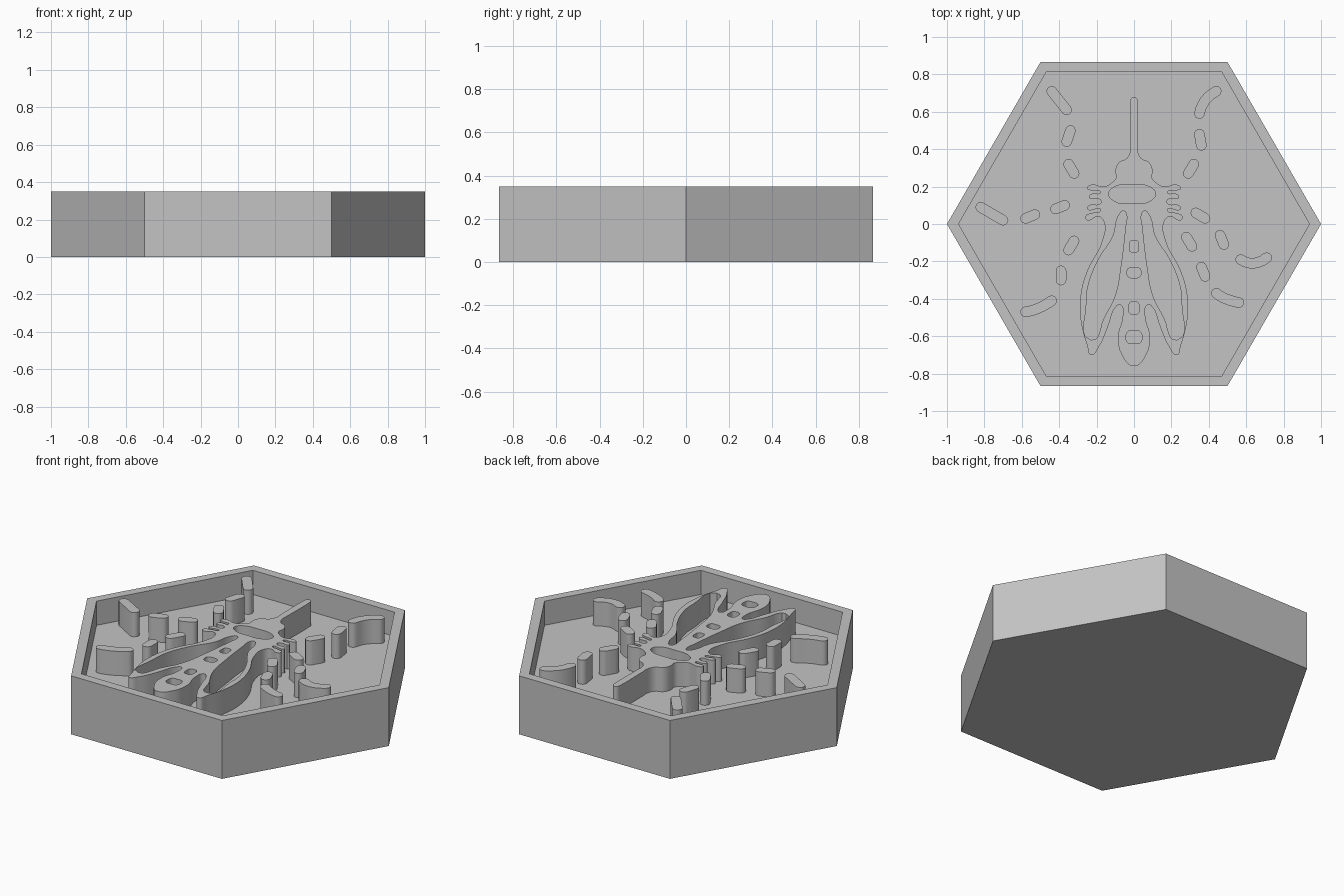
import bpy, bmesh
from math import cos, sin, pi, radians
from mathutils import Vector

if "Cube" in bpy.data.objects:
    bpy.data.objects.remove(bpy.data.objects["Cube"])

TOP, FLOOR, SINK = 0.35, 0.205, 0.01
UNIT = 0.01  # outlines below are in hundredths

grey = bpy.data.materials.new("plain_grey")
grey.use_nodes = True
grey.diffuse_color = (0.55, 0.55, 0.55, 1)
grey.node_tree.nodes["Principled BSDF"].inputs["Base Color"].default_value = grey.diffuse_color


def mirrored(half):
    """Close a right-hand outline with its mirror image."""
    return half + [(-x, y) for x, y in reversed(half) if x != 0]


def rounded_box(y, w, h):
    """Small softly rounded opening on the centre line."""
    a, b = w / 2, h / 2
    return mirrored([(0, y + b), (a * .8, y + b * .8), (a, y), (a * .8, y - b * .8), (0, y - b)])


def capsule(path, r, steps=6):
    """Outline of a bent bar with round ends."""
    pts = [Vector(p) for p in path]
    if len(pts) == 3:  # bend smoothly through the middle point
        a, m, b = pts
        c = 2 * m - (a + b) / 2
        pts = [a * (1 - t) ** 2 + c * 2 * t * (1 - t) + b * t * t
               for t in (i / steps for i in range(steps + 1))]
    out = []
    for run in (pts, pts[::-1]):
        for i, p in enumerate(run):
            d = (run[min(i + 1, len(run) - 1)] - run[max(i - 1, 0)]).normalized()
            side = Vector((d.y, -d.x))
            if i < len(run) - 1:
                if i > 0:
                    out.append(p + side * r)
            else:
                out += [p + (side * cos(k * pi / steps) + d * sin(k * pi / steps)) * r
                        for k in range(steps + 1)]
    return out


def relief(name, outlines, smooth):
    """Raise filled outlines from the floor to the rim; inner outlines become holes."""
    cu = bpy.data.curves.new(name, "CURVE")
    cu.dimensions, cu.fill_mode, cu.resolution_u = "2D", "BOTH", 5
    cu.extrude = (TOP - FLOOR + SINK) / 2
    for pts in outlines:
        sp = cu.splines.new("BEZIER" if smooth else "POLY")
        sp.use_cyclic_u = True
        knots = sp.bezier_points if smooth else sp.points
        knots.add(len(pts) - 1)
        for k, (x, y) in zip(knots, pts):
            if smooth:
                k.co = (x * UNIT, y * UNIT, 0)
                k.handle_left_type = k.handle_right_type = "AUTO"
            else:
                k.co = (x * UNIT, y * UNIT, 0, 1)
    cu.materials.append(grey)
    ob = bpy.data.objects.new(name, cu)
    bpy.context.collection.objects.link(ob)
    ob.location.z = (TOP + FLOOR - SINK) / 2
    bpy.ops.object.select_all(action="DESELECT")
    ob.select_set(True)
    bpy.context.view_layer.objects.active = ob
    bpy.ops.object.convert(target="MESH")
    bpy.ops.object.shade_smooth_by_angle(angle=radians(35))


# Hexagonal tray: rings from the underside, over the rim, to the floor
bm = bmesh.new()
rings = [[bm.verts.new((r * cos(k * pi / 3), r * sin(k * pi / 3), z)) for k in range(6)]
         for r, z in ((1, 0), (1, TOP), (.938, TOP), (.938, FLOOR))]
for low, high in zip(rings, rings[1:]):
    for k in range(6):
        n = (k + 1) % 6
        bm.faces.new((low[k], low[n], high[n], high[k]))
bm.faces.new(rings[0][::-1])
bm.faces.new(rings[-1])
bmesh.ops.recalc_face_normals(bm, faces=bm.faces)
mesh = bpy.data.meshes.new("hexagonal_tray")
bm.to_mesh(mesh)
bm.free()
mesh.materials.append(grey)
bpy.context.collection.objects.link(bpy.data.objects.new("hexagonal_tray", mesh))

# Insect body: proboscis, head, leg stubs, wing and abdomen in one outline
body = mirrored(
    [(0, 68), (1.6, 67), (2, 64), (2, 44), (2, 39), (4, 35), (8, 33), (10, 28), (9.5, 25),
     (12, 22), (16, 20), (23, 21), (25, 19), (23, 18), (18, 17),
     (23, 16), (24, 14), (18, 13), (18, 11), (24, 10), (25, 8), (18, 8),
     (18, 7), (22, 6), (26, 4), (25, 2), (19, 4), (16, 1)]
    + [(17, -9), (25, -25), (28.5, -38), (28.5, -51), (25, -65), (23, -70), (19, -66),
       (14, -55), (9.5, -44), (7.5, -43), (6, -49), (8.5, -60), (6.5, -70), (0, -76)])
wing_hole = [(5.5, 7), (8.5, 4), (11, -6), (19, -19), (24.5, -33), (25.5, -43), (23, -62),
             (16, -50), (10, -38), (7, -22), (4.5, -1), (4, 5)]
thorax_hole = [(-1, 21), (9, 19.5), (11.5, 16), (8, 12), (-1, 11), (-10, 12), (-13.5, 16), (-11, 19.5)]
spots = [rounded_box(*s) for s in ((-12, 5, 6.5), (-26, 7.5, 5.5), (-45, 5.5, 7), (-60.5, 8.5, 7))]
relief("insect_body", [body, wing_hole, [(-x, y) for x, y in wing_hole], thorax_hole] + spots, True)

# Broken leg segments: near, middle and foot of each leg
legs = {
    "right_back": [[(-35, 32), (-32, 27)], [(-34, 50), (-36, 44)], [(-44, 71), (-36, 61)]],
    "right_middle": [[(-42, 8), (-37, 10)], [(-58, 3), (-53, 5)], [(-82, 9), (-70, 2)]],
    "right_front": [[(-32, -9), (-35, -14)], [(-39, -25), (-39, -30)],
                    [(-44, -41), (-51, -45), (-58, -47)]],
    "left_back": [[(32, 32), (29, 27)], [(35, 48), (36, 42)], [(44, 71), (38, 66), (35, 59)]],
    "left_middle": [[(33, 6), (38, 3)], [(46, -6), (48, -11)], [(57, -19), (64, -21), (71, -18)]],
    "left_front": [[(28, -7), (31, -12)], [(36, -23), (38, -28)], [(44, -37), (49, -40), (56, -42)]],
}
for leg, parts in legs.items():
    for part, path in zip(("near", "middle", "foot"), parts):
        relief(f"{leg}_leg_{part}", [capsule(path, 2.8)], False)
